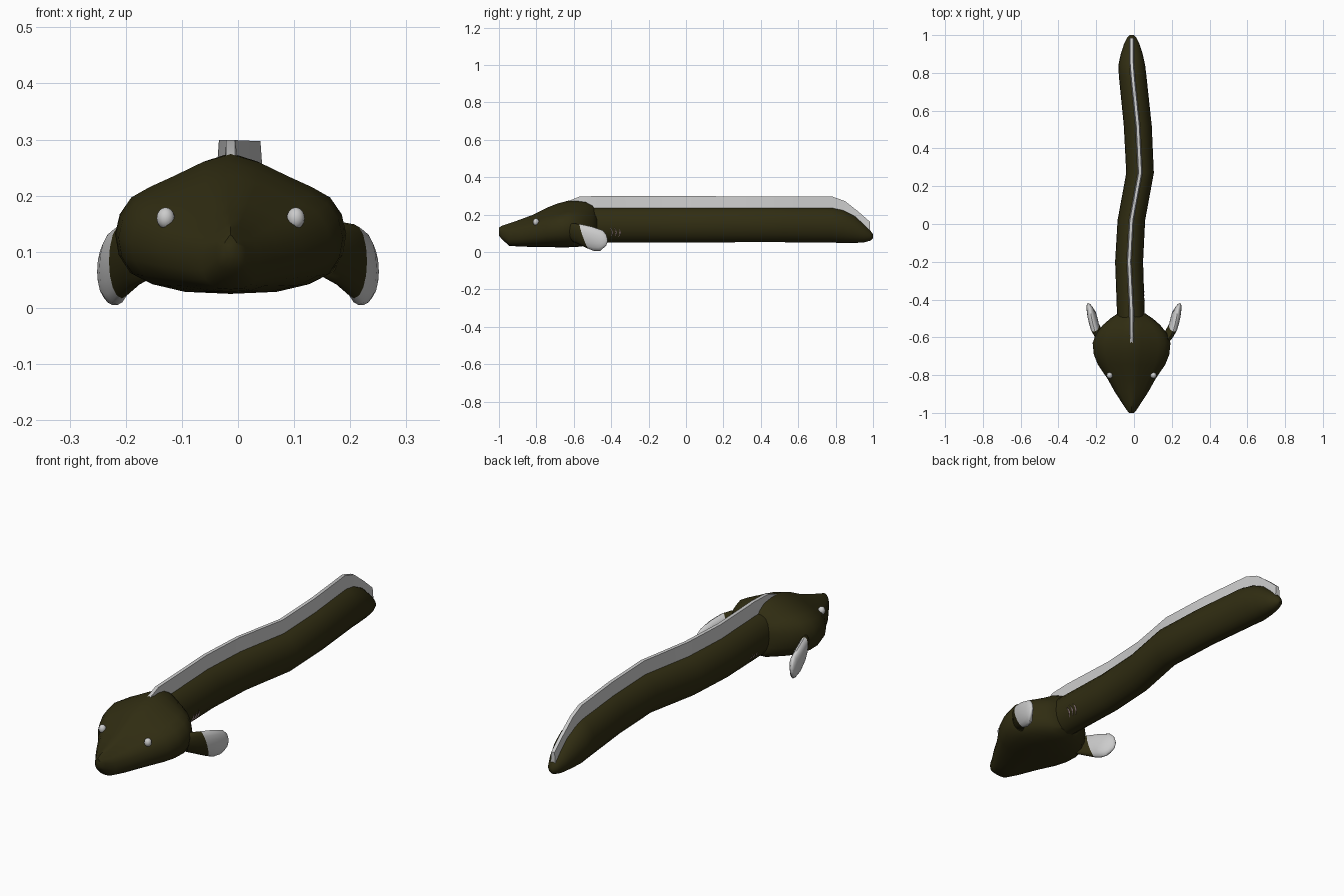
import bpy, bmesh, math
from mathutils import Vector


def material(name, rgb):
    m = bpy.data.materials.new(name)
    m.diffuse_color = (*rgb, 1)
    return m


SKIN = material("dark_olive", (0.03, 0.026, 0.006))
PINK = material("gill_pink", (0.6, 0.42, 0.42))


def loft(name, rings, mat=None, angle=50):
    """Skin a list of equal-length rings and cap both ends."""
    bm = bmesh.new()
    vs = [[bm.verts.new(p) for p in r] for r in rings]
    n = len(vs[0])
    for a, b in zip(vs, vs[1:]):
        for i in range(n):
            j = (i + 1) % n
            bm.faces.new((a[i], a[j], b[j], b[i]))
    bm.faces.new(vs[0])
    bm.faces.new(vs[-1])
    bmesh.ops.recalc_face_normals(bm, faces=bm.faces)
    me = bpy.data.meshes.new(name)
    bm.to_mesh(me)
    bm.free()
    ob = bpy.data.objects.new(name, me)
    bpy.context.collection.objects.link(ob)
    if mat:
        me.materials.append(mat)
    smooth(ob, angle)
    return ob


def smooth(ob, angle):
    bpy.ops.object.select_all(action='DESELECT')
    ob.select_set(True)
    bpy.context.view_layer.objects.active = ob
    bpy.ops.object.shade_smooth_by_angle(angle=math.radians(angle))


def interp(table, y):
    for (a, va), (b, vb) in zip(table, table[1:]):
        if y <= b:
            return va + (vb - va) * max(0, (y - a) / (b - a))
    return table[-1][1]


# Gentle sideways sway of the spine: (y, x)
SWAY = [(-1, -0.013), (-0.47, -0.013), (-0.2, -0.026), (0.02, -0.014),
        (0.27, 0.032), (0.52, 0.02), (0.83, -0.012), (1, -0.012)]


def sway(y):
    return interp(SWAY, y)


# Body: (y, half width, bottom, top)
body = [(-0.58, 0.073, 0.05, 0.238), (-0.2, 0.074, 0.05, 0.238), (0.02, 0.073, 0.05, 0.238),
        (0.27, 0.073, 0.052, 0.238), (0.52, 0.074, 0.052, 0.238), (0.78, 0.073, 0.05, 0.238),
        (0.84, 0.071, 0.048, 0.225), (0.9, 0.058, 0.048, 0.195), (0.95, 0.042, 0.051, 0.15),
        (0.985, 0.025, 0.06, 0.115), (1.0, 0.01, 0.072, 0.095)]
N = 20
loft("body", [[(sway(y) + w * math.cos(t), y, (b + h) / 2 + (h - b) / 2 * math.sin(t))
               for t in (2 * math.pi * i / N for i in range(N))] for y, w, b, h in body], SKIN)

# Head: arrow-shaped, broad at the cheeks; half profile (u, v) is mirrored
half = [(0, 1), (0.25, 0.94), (0.5, 0.84), (0.7, 0.765), (0.86, 0.69), (0.96, 0.57), (1, 0.43),
        (0.97, 0.28), (0.87, 0.15), (0.68, 0.07), (0.4, 0.015), (0, 0)]
profile = half + [(-u, v) for u, v in half[-2:0:-1]]
head = [(-1.0, 0.012, 0.088, 0.13), (-0.985, 0.026, 0.068, 0.14), (-0.945, 0.052, 0.033, 0.153),
        (-0.89, 0.088, 0.029, 0.172), (-0.82, 0.127, 0.027, 0.198), (-0.745, 0.178, 0.026, 0.236),
        (-0.69, 0.2, 0.025, 0.258), (-0.63, 0.206, 0.025, 0.274), (-0.58, 0.188, 0.027, 0.276),
        (-0.535, 0.152, 0.033, 0.27), (-0.5, 0.112, 0.04, 0.252), (-0.475, 0.075, 0.055, 0.225)]
loft("head", [[(-0.013 + w * u, y, b + (h - b) * v) for u, v in profile]
              for y, w, b, h in head], SKIN)

# Dorsal fin along the back: (y, base, top)
fin = [(-0.63, 0.25, 0.272), (-0.57, 0.22, 0.296), (-0.47, 0.2, 0.299), (-0.2, 0.2, 0.299),
       (0.02, 0.2, 0.299), (0.27, 0.2, 0.297), (0.52, 0.2, 0.297), (0.78, 0.2, 0.297),
       (0.85, 0.17, 0.272), (0.92, 0.13, 0.217), (0.985, 0.08, 0.16)]
loft("dorsal_fin", [[(sway(y) + sx * w, y, z) for sx, w, z in
                     ((-1, 0.015, b), (1, 0.015, b), (1, 0.008, h), (-1, 0.008, h))]
                    for y, b, h in fin], None, 30)

# Side flippers: dark root and grey paddle; stations (x, y, z, half thickness, half height)
root = [(0.155, -0.62, 0.10, 0.025, 0.045), (0.185, -0.585, 0.095, 0.024, 0.058),
        (0.207, -0.545, 0.083, 0.023, 0.066)]
paddle = [(0.207, -0.545, 0.083, 0.023, 0.066), (0.215, -0.515, 0.074, 0.024, 0.069),
          (0.224, -0.48, 0.07, 0.023, 0.065), (0.234, -0.447, 0.066, 0.017, 0.05),
          (0.241, -0.428, 0.064, 0.01, 0.032), (0.244, -0.42, 0.062, 0.003, 0.01)]


def flipper_rings(stations, side):
    rings = []
    for x, y, z, t, h in stations:
        ring = []
        for i in range(16):
            c, s = math.cos(math.pi * i / 8), math.sin(math.pi * i / 8)
            # long axis leans back at the bottom, thickness runs outward
            ring.append((side * (x + t * c), y - 0.3 * t * c - 0.35 * h * s * (t > 0.02), z + h * s))
        rings.append(ring)
    return rings


# Eyes, flippers and gill slits on both sides
for side, tag in ((-1, "left"), (1, "right")):
    loft(tag + "_flipper_root", flipper_rings(root, side), SKIN)
    loft(tag + "_flipper_paddle", flipper_rings(paddle, side))

    bpy.ops.mesh.primitive_uv_sphere_add(segments=16, ring_count=10, radius=1,
                                         location=(-0.013 + side * 0.116, -0.802, 0.16))
    eye = bpy.context.object
    eye.name = tag + "_eye"
    eye.scale = (0.016, 0.016, 0.019)
    smooth(eye, 60)

    for k in range(3):
        rings = []
        for i in range(7):
            a = -1 + i / 3
            y, z = -0.405 + 0.021 * k + 0.012 * (1 - a * a), 0.103 + 0.024 * a
            r = 0.0035 * (1.15 - abs(a))
            x = sway(y) + side * 0.074 * math.sqrt(1 - ((z - 0.144) / 0.094) ** 2)
            rings.append([(x + r * math.cos(t), y + r * math.sin(t), z)
                          for t in (math.pi * j / 3 for j in range(6))])
        loft(f"{tag}_gill_slit_{k + 1}", rings, PINK)
